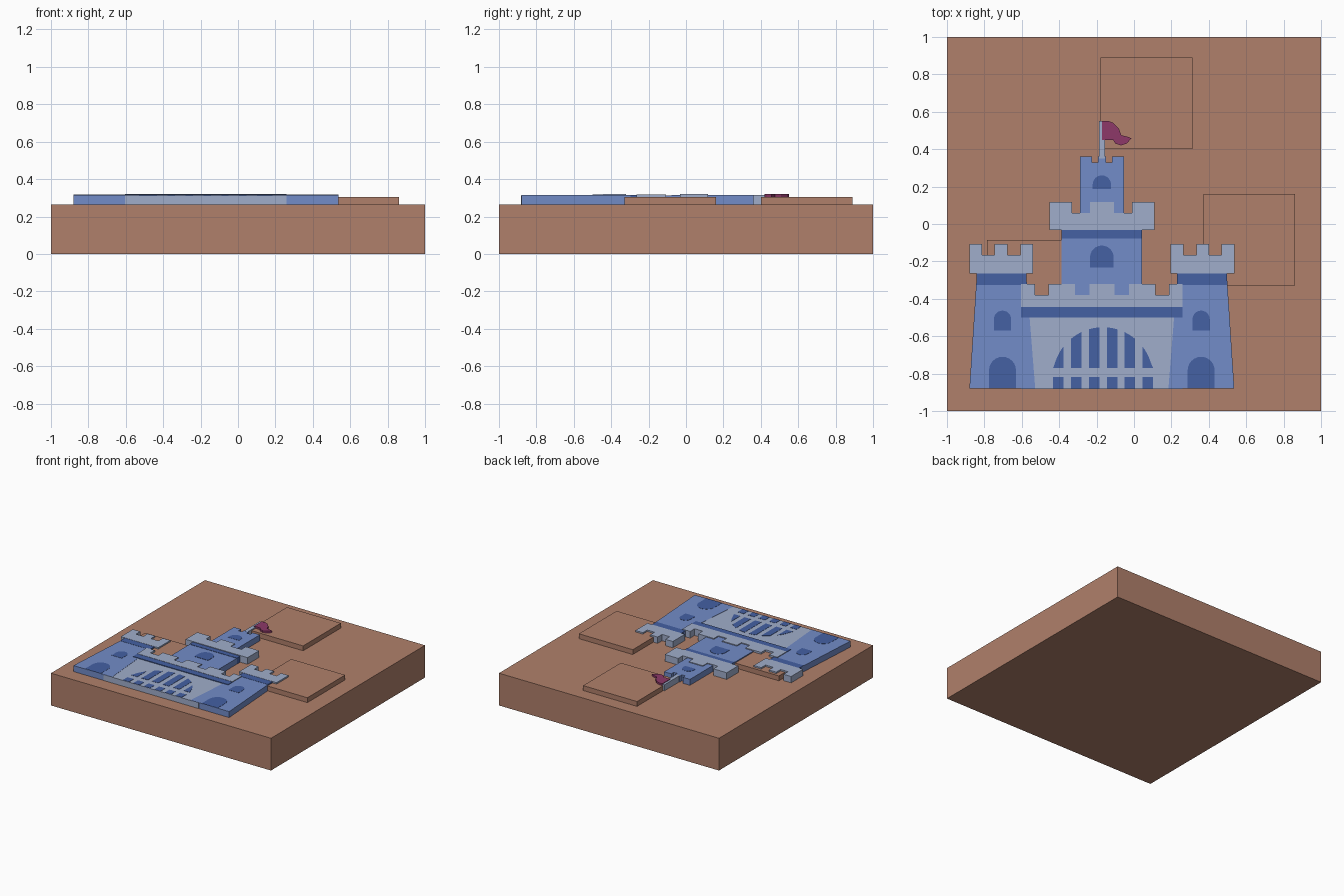
import bpy, bmesh, math

if "Cube" in bpy.data.objects:
    bpy.data.objects.remove(bpy.data.objects["Cube"])

BASE = 0.265          # top of the slab
CX = -0.172           # castle symmetry axis


def material(name, r, g, b):
    m = bpy.data.materials.new(name)
    m.diffuse_color = (r, g, b, 1)
    m.use_nodes = True
    m.node_tree.nodes["Principled BSDF"].inputs["Base Color"].default_value = m.diffuse_color
    return m


BROWN = material("clay_brown", 0.434, 0.216, 0.147)
BLUE = material("wall_blue", 0.171, 0.262, 0.578)
GREY = material("pale_blue_grey", 0.352, 0.423, 0.597)
DARK = material("dark_blue", 0.058, 0.119, 0.366)
PLUM = material("flag_plum", 0.266, 0.040, 0.138)


def prism(name, outlines, z0, z1, mat):
    """Extrude one or more outlines (counter-clockwise) from z0 to z1."""
    bm = bmesh.new()
    for pts in outlines:
        f = bm.faces.new([bm.verts.new((x, y, z0)) for x, y in pts])
        ext = bmesh.ops.extrude_face_region(bm, geom=[f], use_keep_orig=True)
        for v in ext["geom"]:
            if isinstance(v, bmesh.types.BMVert):
                v.co.z = z1
    bmesh.ops.recalc_face_normals(bm, faces=bm.faces)
    me = bpy.data.meshes.new(name)
    bm.to_mesh(me)
    bm.free()
    me.materials.append(mat)
    ob = bpy.data.objects.new(name, me)
    bpy.context.collection.objects.link(ob)
    return ob


def rect(x0, x1, y0, y1):
    return [(x0, y0), (x1, y0), (x1, y1), (x0, y1)]


def crenel(merlons, y0, notch, top):
    """Battlement outline: straight base, raised merlons given as x ranges."""
    pts = [(merlons[0][0], y0), (merlons[-1][1], y0)]
    for i, (a, b) in enumerate(reversed(merlons)):
        if i:
            pts.append((b, notch))
        pts += [(b, top), (a, top)]
        if i < len(merlons) - 1:
            pts.append((a, notch))
    return pts


def arch(cx, half, y0, top, n=12):
    """Round-topped opening."""
    spring = top - half
    return [(cx - half, y0), (cx + half, y0)] + [
        (cx + half * math.cos(math.pi * i / n), spring + half * math.sin(math.pi * i / n))
        for i in range(n + 1)]


def flip(pts):
    return [(2 * CX - x, y) for x, y in reversed(pts)]


# Slab and the three raised square pads
prism("slab", [rect(-1, 1, -1, 1)], 0, BASE, BROWN)
for i, (x, y) in enumerate([(-0.178, 0.40), (0.372, -0.33), (-0.785, -0.575)]):
    prism(f"pad_{i}", [rect(x, x + 0.49, y, y + 0.49)], BASE, 0.305, BROWN)

# Front wall, its dark band and battlement
prism("front_wall", [rect(-0.604, 0.26, -0.881, -0.44)], BASE, 0.3125, GREY)
prism("wall_band", [rect(-0.604, 0.26, -0.50, -0.445)], BASE, 0.318, DARK)
prism("wall_battlement", [crenel([(-0.604, -0.53), (-0.457, -0.315), (-0.238, -0.104),
      (-0.028, 0.115), (0.188, 0.26)], -0.445, -0.38, -0.322)], BASE, 0.32, GREY)

# Side towers, mirrored about the castle axis
for side, fn in (("left", lambda p: p), ("right", flip)):
    prism(side + "_tower", [fn([(-0.88, -0.88), (-0.528, -0.88), (-0.577, -0.265),
          (-0.84, -0.265)])], BASE, 0.314, BLUE)
    prism(side + "_tower_band", [fn(rect(-0.842, -0.574, -0.325, -0.265))], BASE, 0.3155, DARK)
    prism(side + "_tower_battlement", [fn(crenel([(-0.88, -0.812), (-0.745, -0.677),
          (-0.608, -0.54)], -0.265, -0.165, -0.108))], BASE, 0.317, GREY)
    prism(side + "_tower_openings", [fn(arch(-0.703, 0.072, -0.879, -0.71)),
          fn(arch(-0.703, 0.046, -0.57, -0.463))], 0.312, 0.3155, DARK)

# Gate: dark gaps between bars, clipped by a round arch
gaps = []
R, GY, GX = 0.268, -0.82, -0.166
for k in range(6):
    x0 = GX - R + 0.002 + k * 0.0956
    x1 = x0 + 0.056
    top = [(x, GY + math.sqrt(max(R * R - (x - GX) ** 2, 0.0025)))
           for x in (x1 + (x0 - x1) * j / 5 for j in range(6))]
    gaps.append([(x0, -0.77), (x1, -0.77)] + [(x, max(y, -0.769)) for x, y in top])
    gaps.append(rect(x0, x1, -0.879, -0.817))
prism("gate_gaps", gaps, 0.311, 0.3145, DARK)

# Central keep
prism("keep", [rect(-0.387, 0.043, -0.44, -0.03)], BASE, 0.313, BLUE)
prism("keep_band", [rect(-0.387, 0.043, -0.077, -0.033)], BASE, 0.3155, DARK)
prism("keep_battlement", [crenel([(-0.453, -0.332), (-0.236, -0.108), (-0.012, 0.11)],
      -0.033, 0.06, 0.118)], BASE, 0.32, GREY)
prism("keep_window", [arch(CX, 0.063, -0.232, -0.115)], 0.312, 0.3155, DARK)

# Top turret with window
prism("turret", [crenel([(-0.288, -0.224), (-0.193, -0.151), (-0.118, -0.053)],
      0.04, 0.328, 0.36)], BASE, 0.314, BLUE)
prism("turret_window", [arch(CX, 0.049, 0.187, 0.26)], 0.312, 0.3155, DARK)

# Flag pole and waving flag
prism("flag_pole", [rect(-0.188, -0.156, 0.35, 0.55)], BASE, 0.315, GREY)
prism("flag", [[(-0.17, 0.45), (-0.112, 0.45), (-0.10, 0.43), (-0.07, 0.42), (-0.04, 0.43),
      (-0.013, 0.458), (-0.03, 0.465), (-0.068, 0.475), (-0.08, 0.508), (-0.11, 0.54),
      (-0.14, 0.552), (-0.17, 0.552)]], BASE, 0.32, PLUM)
